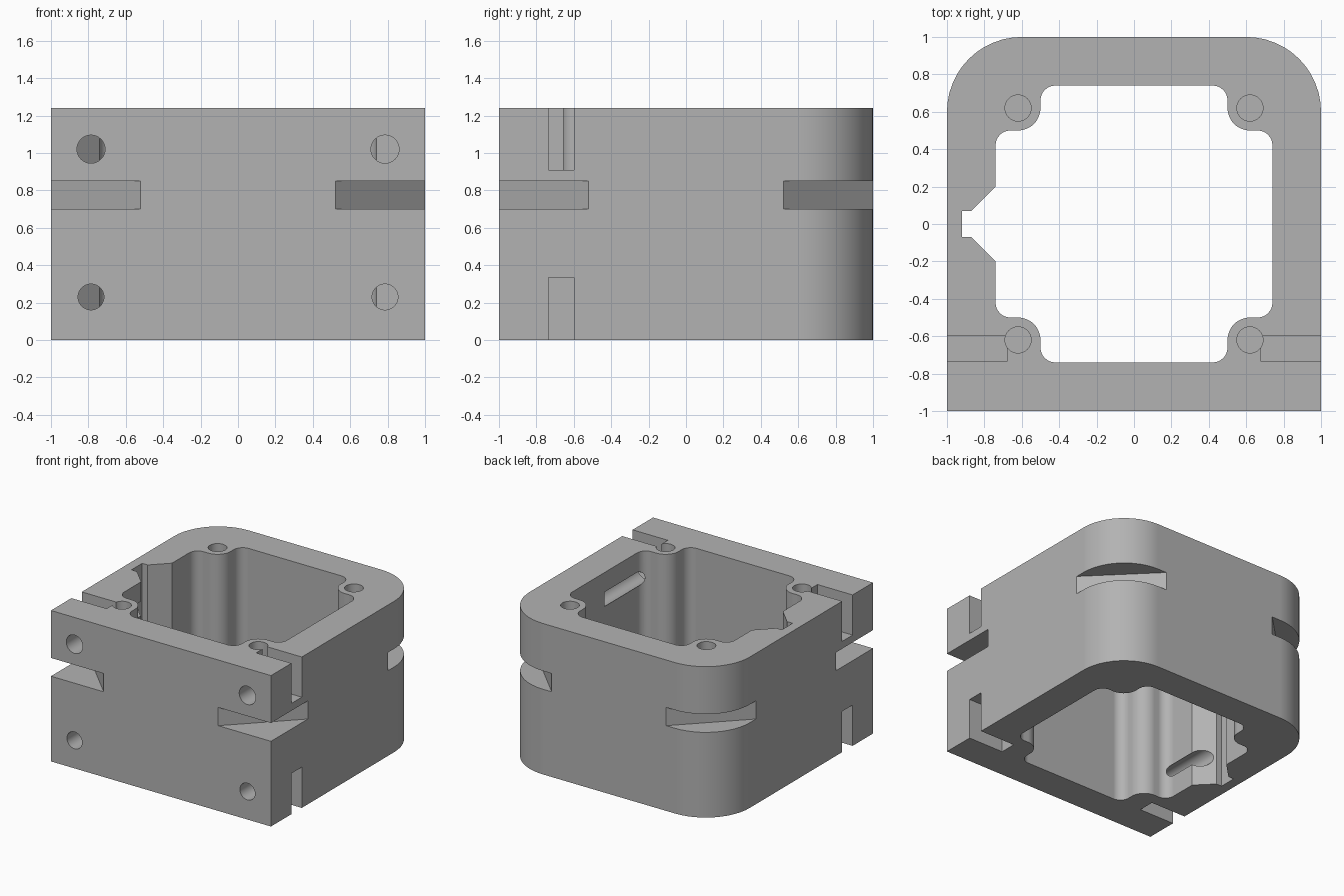
import bpy, bmesh
from math import sin, cos, pi, radians
from mathutils import Matrix, Vector

if "Cube" in bpy.data.objects:
    bpy.data.objects.remove(bpy.data.objects["Cube"])

H = 1.24
STEPS = 12

grey = bpy.data.materials.new("plain_grey")
grey.use_nodes = True
GREY = (0.45, 0.45, 0.45, 1)
grey.diffuse_color = GREY
grey.node_tree.nodes["Principled BSDF"].inputs["Base Color"].default_value = GREY


def add_object(name, bm):
    bmesh.ops.recalc_face_normals(bm, faces=bm.faces[:])
    mesh = bpy.data.meshes.new(name)
    bm.to_mesh(mesh)
    bm.free()
    mesh.materials.append(grey)
    obj = bpy.data.objects.new(name, mesh)
    bpy.context.scene.collection.objects.link(obj)
    return obj


def prism(name, points, z0, z1):
    bm = bmesh.new()
    face = bm.faces.new([bm.verts.new((x, y, z0)) for x, y in points])
    side = bmesh.ops.extrude_face_region(bm, geom=[face])["geom"]
    top = [v for v in side if isinstance(v, bmesh.types.BMVert)]
    bmesh.ops.translate(bm, verts=top, vec=(0, 0, z1 - z0))
    return add_object(name, bm)


def box(name, lo, hi, turn=0):
    corners = [(lo[0], lo[1]), (hi[0], lo[1]), (hi[0], hi[1]), (lo[0], hi[1])]
    obj = prism(name, corners, lo[2], hi[2])
    obj.data.transform(Matrix.Rotation(turn, 4, "Z"))
    return obj


def drill(name, start, end, radius):
    a, b = Vector(start), Vector(end)
    bm = bmesh.new()
    spin = (b - a).to_track_quat("Z", "Y").to_matrix().to_4x4()
    bmesh.ops.create_cone(bm, cap_ends=True, segments=48, radius1=radius, radius2=radius,
                          depth=(b - a).length, matrix=Matrix.Translation((a + b) / 2) @ spin)
    return add_object(name, bm)


def arc(cx, cy, r, a0, a1):
    angles = [radians(a0 + (a1 - a0) * i / STEPS) for i in range(STEPS + 1)]
    return [(cx + r * cos(a), cy + r * sin(a)) for a in angles]


# Outer block, square at the front and rounded at the back
R = 0.4
outline = [(-1, -1), (1, -1)] + arc(1 - R, 1 - R, R, 0, 90) + arc(R - 1, 1 - R, R, 90, 180)
body = prism("housing_block", outline, 0, H)

# Central opening: fillet, screw boss and fillet at each corner, keyway on one side
W, F, B = 0.74, 0.08, 0.12
C = 0.62
corner = (arc(W - F, C - B - F, F, 0, 90) + arc(C, C, B, 270, 180)
          + arc(C - B - F, W - F, F, 0, 90))
opening = []
for k in range(4):
    c, s = round(cos(k * pi / 2)), round(sin(k * pi / 2))
    opening += [(c * x - s * y, s * x + c * y) for x, y in corner]
    if k == 1:
        opening += [(-W, 0.2), (-0.87, 0.07), (-0.92, 0.07),
                    (-0.92, -0.07), (-0.87, -0.07), (-W, -0.2)]
cutters = [prism("opening_cutter", opening, -0.1, H + 0.1)]

# Diagonal slots across all four corners
for k in range(4):
    cutters.append(box("corner_slot_cutter", (1.075, -0.342, 0.70), (1.7, 0.342, 0.85),
                       pi / 4 + k * pi / 2))

for side in (-1, 1):
    # Blind screw holes from the top
    for y in (-C, C):
        cutters.append(drill("screw_hole_cutter", (side * C, y, 0.5), (side * C, y, H + 0.1), 0.07))
    # Long holes from the front, and nut slots in the sides
    for z, r in ((1.02, 0.075), (0.23, 0.069)):
        cutters.append(drill("front_hole_cutter", (side * 0.786, -1.1, z), (side * 0.786, 0, z), r))
    x0, x1 = sorted((side * 0.68, side * 1.1))
    for z0, z1 in ((0.91, H + 0.1), (-0.1, 0.335)):
        cutters.append(box("nut_slot_cutter", (x0, -0.735, z0), (x1, -0.6, z1)))

# Cut everything out of the block, then drop the cutters
bpy.ops.object.select_all(action="DESELECT")
bpy.context.view_layer.objects.active = body
body.select_set(True)
for cutter in cutters:
    cutter.hide_render = True
    mod = body.modifiers.new("cut", "BOOLEAN")
    mod.operation = "DIFFERENCE"
    mod.solver = "EXACT"
    mod.object = cutter
    bpy.ops.object.modifier_apply(modifier=mod.name)
    bpy.data.objects.remove(cutter)

# Smooth curved walls while flat faces stay flat
bpy.ops.object.shade_smooth_by_angle(angle=radians(30))
weighted = body.modifiers.new("flat_faces", "WEIGHTED_NORMAL")
weighted.weight = 100
weighted.keep_sharp = True
